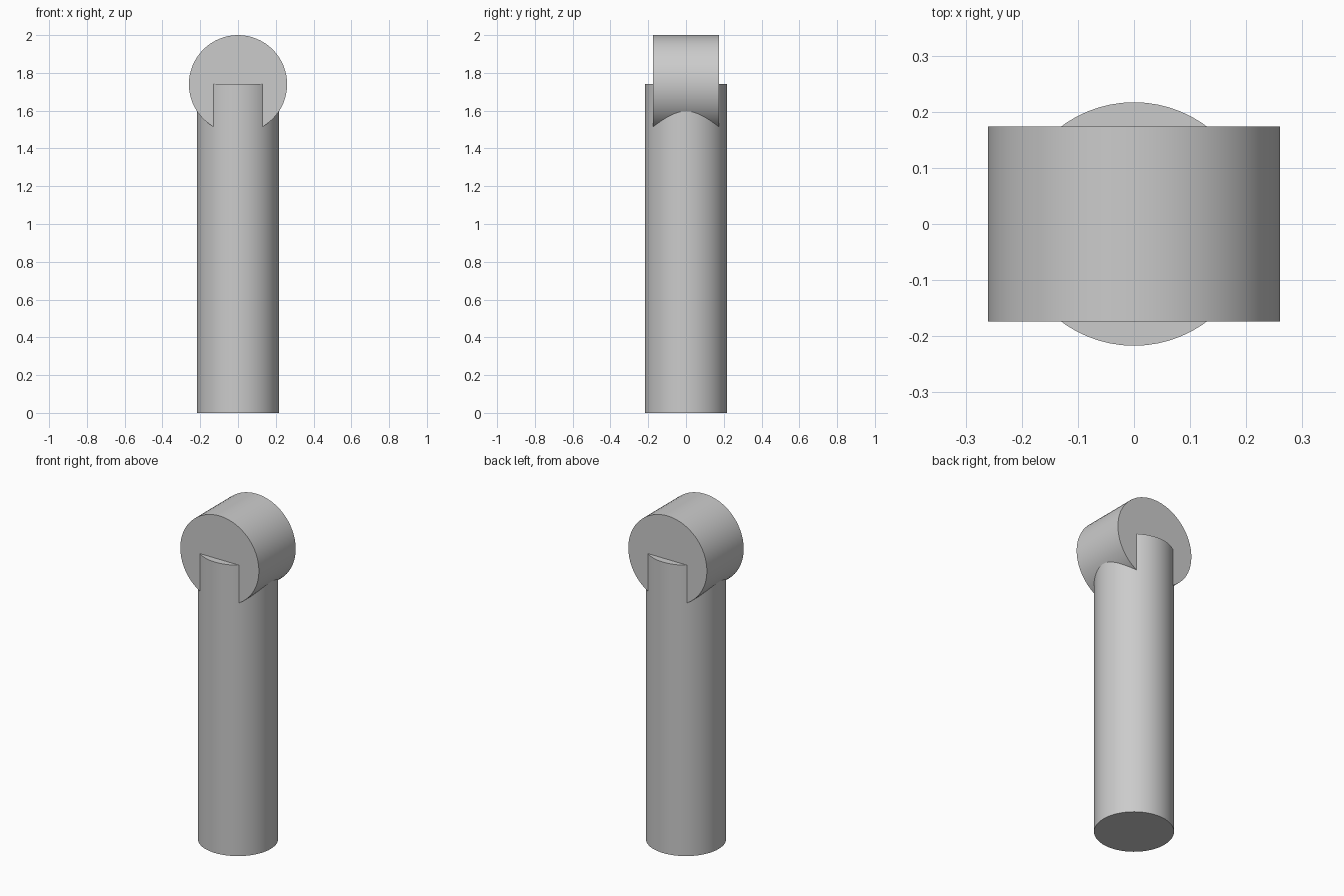
import bpy
import math

cube = bpy.data.objects.get("Cube")
if cube:
    bpy.data.objects.remove(cube, do_unlink=True)

# One plain grey for the whole model
grey = bpy.data.materials.new("plain_grey")
grey.use_nodes = True
colour = (0.6, 0.6, 0.6, 1.0)
grey.diffuse_color = colour
grey.node_tree.nodes["Principled BSDF"].inputs["Base Color"].default_value = colour

POST_RADIUS = 0.217
HEAD_RADIUS = 0.26
HEAD_LENGTH = 0.348
JOINT_Z = 2.0 - HEAD_RADIUS


def cylinder(name, radius, depth, z, tilt=0.0):
    bpy.ops.mesh.primitive_cylinder_add(
        vertices=64, radius=radius, depth=depth,
        location=(0, 0, z), rotation=(tilt, 0, 0))
    obj = bpy.context.object
    obj.name = name
    obj.data.materials.append(grey)
    bpy.ops.object.shade_smooth_by_angle(angle=math.radians(30))
    return obj


# Upright post, ending at the axis of the head
cylinder("post", POST_RADIUS, JOINT_Z, JOINT_Z / 2)

# Horizontal head lying front to back across the post
cylinder("head", HEAD_RADIUS, HEAD_LENGTH, JOINT_Z, math.pi / 2)
